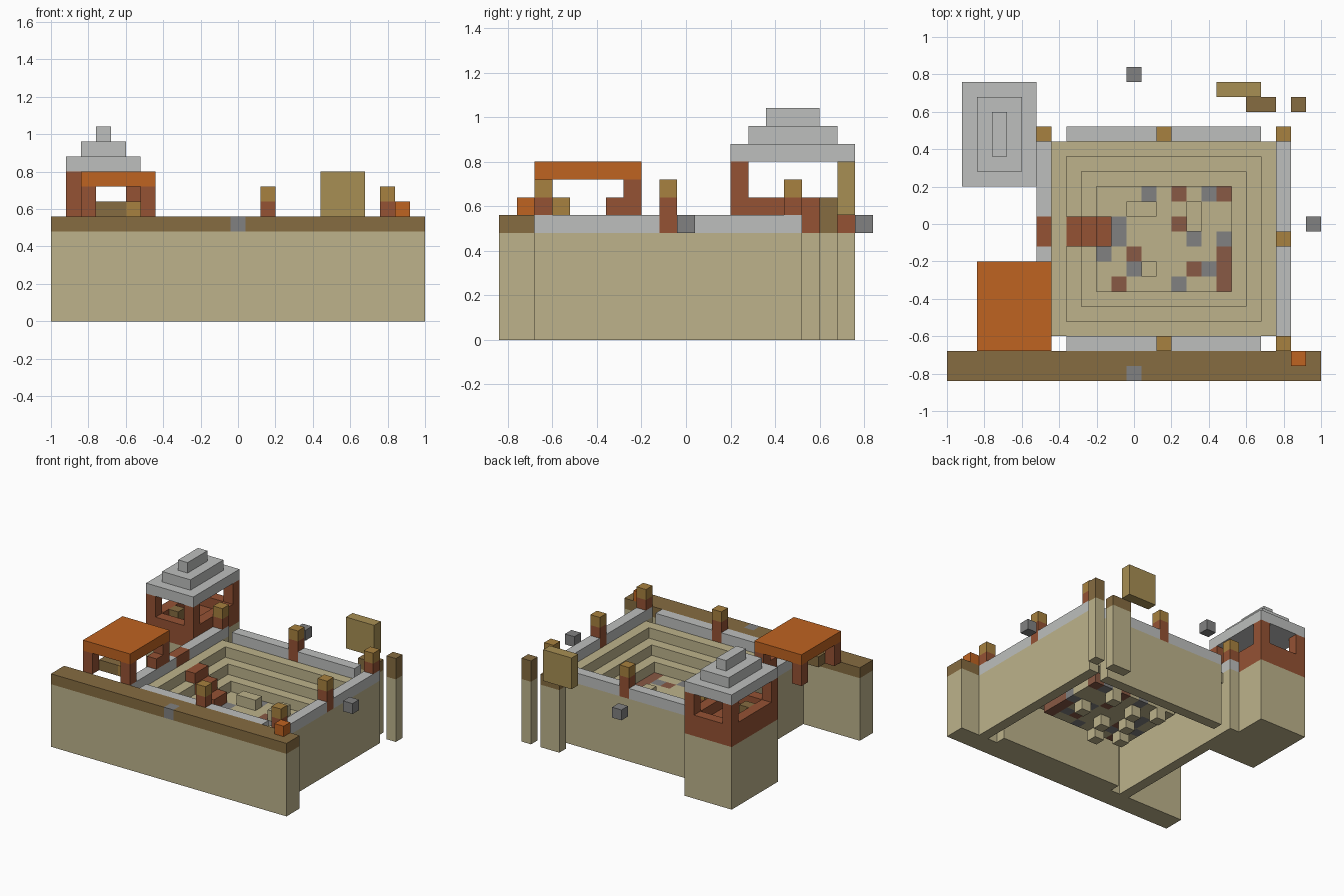
import bpy, bmesh
from mathutils import Vector

cube = bpy.data.objects.get("Cube")
if cube:
    bpy.data.objects.remove(cube)

U = 0.08  # block size


def material(name, r, g, b):
    m = bpy.data.materials.new(name)
    m.use_nodes = True
    m.diffuse_color = (r, g, b, 1)
    m.node_tree.nodes["Principled BSDF"].inputs["Base Color"].default_value = (r, g, b, 1)
    return m


SAND = material("sand", .51, .45, .26)
BROWN = material("dark_brown", .24, .15, .053)
OCHRE = material("ochre_wood", .39, .22, .05)
STONE = material("pale_stone", .51, .52, .51)
GREY = material("dark_grey", .22, .22, .22)
RED = material("red_brown", .30, .085, .034)
CLAY = material("clay", .25, .10, .058)
ORANGE = material("orange", .52, .125, .015)
GOLD = material("gold", .39, .275, .087)


def blocks(name, mat, boxes):
    """One object from boxes given as (x0, x1, y0, y1, z0, z1) in blocks."""
    bm = bmesh.new()
    for x0, x1, y0, y1, z0, z1 in boxes:
        made = bmesh.ops.create_cube(bm, size=1)["verts"]
        size = Vector((x1 - x0, y1 - y0, z1 - z0))
        mid = Vector((x0 + x1 - 25, y0 + y1 - 21, z0 + z1)) / 2
        for v in made:
            v.co = (v.co * size + mid) * U
    mesh = bpy.data.meshes.new(name)
    bm.to_mesh(mesh)
    bm.free()
    mesh.materials.append(mat)
    ob = bpy.data.objects.new(name, mesh)
    bpy.context.collection.objects.link(ob)
    return ob


def cells(spots, z0, z1):
    return [(x, x + 1, y, y + 1, z0, z1) for x, y in spots]


def ring(x0, x1, y0, y1, z0, z1):
    """Square frame one block wide."""
    return [(x0, x1, y0, y0 + 1, z0, z1), (x0, x1, y1 - 1, y1, z0, z1),
            (x0, x0 + 1, y0 + 1, y1 - 1, z0, z1), (x1 - 1, x1, y0 + 1, y1 - 1, z0, z1)]


# Front wall with a stone set in its cap
blocks("front_wall", SAND, [(0, 25, 0, 2, 0, 6)])
blocks("front_wall_cap", BROWN, [(0, 12, 0, 1, 6, 7), (13, 25, 0, 1, 6, 7), (0, 25, 1, 2, 6, 7)])
blocks("marker_stones", GREY, cells([(12, 0), (12, 20), (24, 10)], 6, 7))
blocks("orange_block", ORANGE, cells([(23, 1)], 7, 8))

# Pit enclosure walls, with slots beside the corner columns
corners = [(6, 16), (22, 16), (22, 2)]
walls = [(8, 21, 2, 3), (8, 21, 16, 17), (22, 23, 3, 16), (6, 7, 3, 16)]
blocks("pit_walls", SAND, [w + (0, 6) for w in walls] + cells(corners + [(6, 2)], 0, 6))
rails = [(8, 14, 2, 3), (15, 21, 2, 3), (8, 14, 16, 17), (15, 21, 16, 17),
         (22, 23, 3, 9), (22, 23, 10, 16), (6, 7, 3, 9), (6, 7, 11, 16)]
blocks("pit_wall_caps", STONE, [r + (6, 7) for r in rails] + cells(corners + [(6, 2)], 6, 7))

# Posts around the pit
middles = [(14, 2), (14, 16), (22, 9)]
blocks("post_bases", RED, cells(corners, 7, 8) + cells(middles, 6, 8))
blocks("post_tops", OCHRE, cells(corners + middles, 8, 9))

# Stepped seating: thin rings going down to the floor
for i in range(3):
    blocks("seating_ring", SAND, ring(7 + i, 22 - i, 3 + i, 16 - i, 5 - i, 6 - i))

# Pit floor with grey and clay tiles
grey = [(13, 12), (17, 12), (11, 9), (11, 10), (16, 9), (18, 9), (10, 8), (12, 7), (15, 6), (17, 7)]
clay = [(15, 12), (18, 12), (15, 10), (12, 8), (16, 7), (18, 6), (18, 7), (18, 8), (11, 6)]
plain = [(x, y) for x in range(10, 19) for y in range(6, 13) if (x, y) not in grey + clay]
blocks("floor", SAND, cells(plain, 2, 3))
blocks("floor_grey_tiles", GREY, cells(grey, 2, 3))
blocks("floor_clay_tiles", CLAY, cells(clay, 2, 3))
blocks("floor_raised_blocks", SAND, cells([(12, 11), (13, 11), (16, 10), (16, 11), (13, 7)], 3, 4))
blocks("floor_lower_blocks", SAND,
       cells([s for s in plain if (s[0] + 2 * s[1]) % 5 == 0 and 10 < s[0] < 18], 1, 2))

# Entrance and stairs into the pit
blocks("entrance_sill", RED, [(6, 7, 9, 11, 6, 7)])
blocks("entrance_stairs", RED, [(8 + i, 9 + i, 9, 11, 5 - i, 6 - i) for i in range(3)])

# Tower with open sides and a stepped roof
blocks("tower_base", SAND, [(1, 6, 13, 20, 0, 6)])
blocks("tower_body", RED, [(1, 6, 13, 20, 6, 7)] + ring(1, 6, 13, 20, 7, 8)
       + cells([(1, 13), (5, 13), (1, 19), (5, 19)], 8, 10))
blocks("tower_roof", STONE, [(1 + i, 6 - i, 13 + i, 20 - i, 10 + i, 11 + i) for i in range(3)])
blocks("tower_seat", BROWN, cells([(2, 15)], 7, 8))

# Shelter beside the front wall
blocks("shelter_roof", ORANGE, [(2, 7, 2, 8, 9, 10)])
blocks("shelter_legs", RED, cells([(2, 2), (6, 2), (2, 7), (6, 7)], 7, 9) + cells([(6, 6)], 7, 8))
blocks("shelter_counter", BROWN, [(3, 5, 3, 4, 7, 8)])
blocks("shelter_counter_end", OCHRE, cells([(5, 3)], 7, 8))

# Free-standing pillars and sign board at the back
blocks("back_pillars", SAND, [(20, 22, 18, 19, 0, 6), (23, 24, 18, 19, 0, 6)])
blocks("back_pillar_tops", BROWN, [(20, 22, 18, 19, 6, 7), (23, 24, 18, 19, 6, 8)])
blocks("sign_board", GOLD, [(18, 21, 19, 20, 7, 10)])
